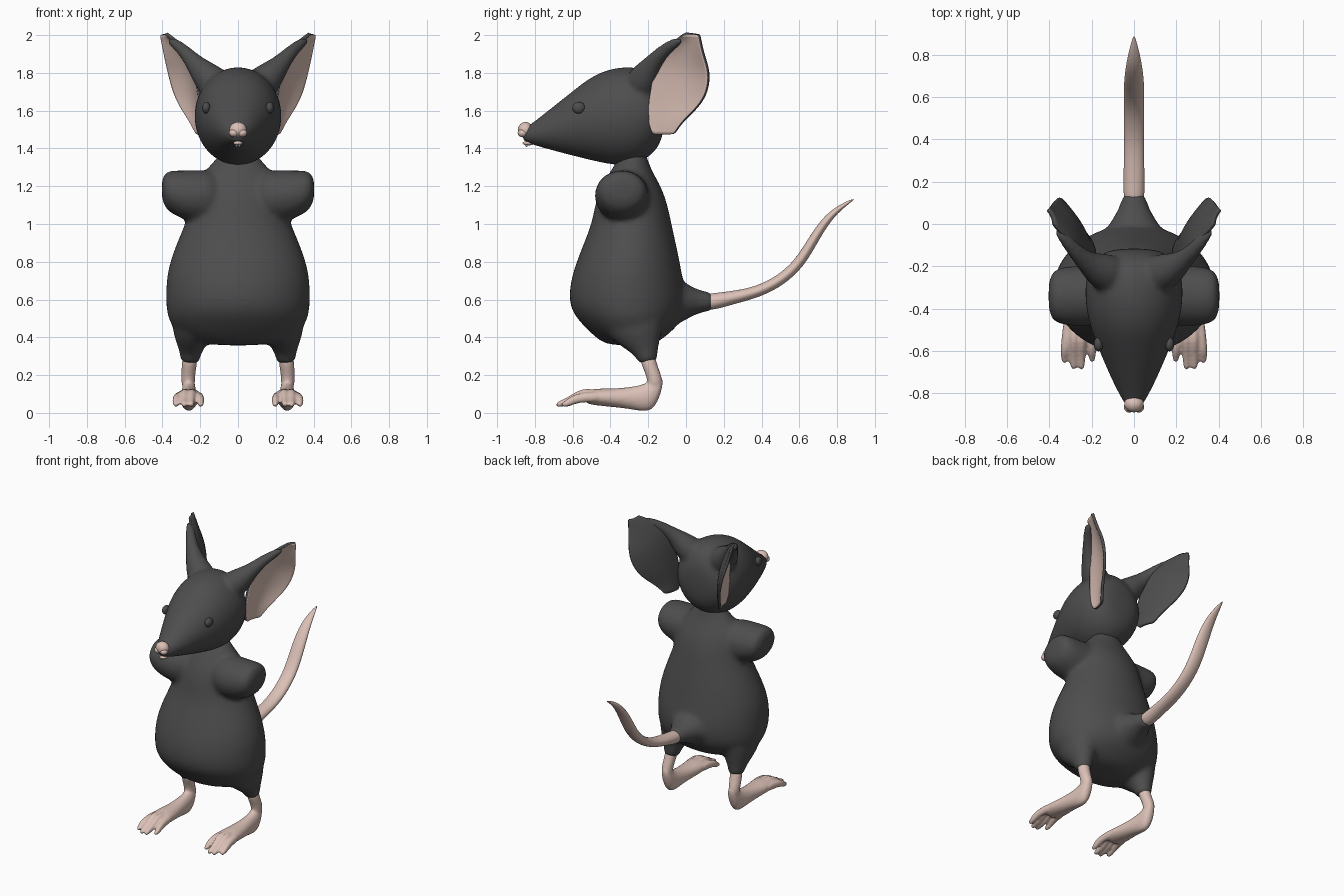
import bpy, bmesh, math
from mathutils import Vector


def material(name, rgb):
    m = bpy.data.materials.new(name)
    m.diffuse_color = (*rgb, 1)
    return m


FUR = material("dark grey fur", (0.075, 0.075, 0.075))
SKIN = material("pink skin", (0.71, 0.53, 0.47))
TOOTH = material("tooth white", (0.85, 0.8, 0.75))


def loft(bm, rows, axis=None, side=(1, 0, 0), n=24):
    """Closed tube through rows (x, y, z, radius along side, other radius)."""
    pts = [Vector(r[:3]) for r in rows]
    rings = []
    for i, r in enumerate(rows):
        if axis:
            t = Vector(axis)
        else:
            t = (pts[min(i + 1, len(pts) - 1)] - pts[max(i - 1, 0)]).normalized()
        s = Vector(side)
        u = (s - t * s.dot(t)).normalized()
        v = t.cross(u)
        rings.append([bm.verts.new(pts[i] + u * r[3] * math.cos(a) + v * r[4] * math.sin(a))
                      for a in (2 * math.pi * k / n for k in range(n))])
    for a, b in zip(rings, rings[1:]):
        for k in range(n):
            bm.faces.new((a[k], a[(k + 1) % n], b[(k + 1) % n], b[k]))
    bm.faces.new(rings[0][::-1])
    bm.faces.new(rings[-1])


def finish(bm, name, mats, voxel=0, smooth=0, subsurf=2, recalc=True):
    if recalc:
        bmesh.ops.recalc_face_normals(bm, faces=bm.faces)
    for f in bm.faces:
        f.smooth = True
    me = bpy.data.meshes.new(name)
    bm.to_mesh(me)
    bm.free()
    for m in mats:
        me.materials.append(m)
    ob = bpy.data.objects.new(name, me)
    bpy.context.collection.objects.link(ob)
    if subsurf:
        ob.modifiers.new("round", 'SUBSURF').levels = subsurf
        ob.modifiers["round"].render_levels = subsurf
    if voxel:
        r = ob.modifiers.new("merge", 'REMESH')
        r.mode = 'VOXEL'
        r.voxel_size = voxel
        r.use_smooth_shade = True
        s = ob.modifiers.new("relax", 'SMOOTH')
        s.factor = 0.5
        s.iterations = smooth
    return ob


def mirror(ob):
    ob.modifiers.new("mirror", 'MIRROR').use_mirror_merge = False


def mx(rows, s):
    return [(r[0] * s, *r[1:]) for r in rows]


# Torso with arm stubs, thighs and tail root: (z, y front, y back, half width)
bm = bmesh.new()
torso = [(.355, -.42, -.18, .17), (.40, -.48, -.11, .30), (.47, -.555, -.03, .365), (.55, -.618, .0, .385),
         (.65, -.622, .0, .385), (.75, -.60, -.022, .378), (.87, -.555, -.045, .34),
         (1.0, -.50, -.075, .282), (1.1, -.485, -.095, .25), (1.2, -.45, -.13, .235),
         (1.28, -.40, -.18, .18), (1.36, -.35, -.21, .10), (1.43, -.33, -.22, .07)]
loft(bm, [(0, (f + b) / 2, z, w, (b - f) / 2) for z, f, b, w in torso], axis=(0, 0, 1))
for s in (1, -1):
    loft(bm, mx([(.08, -.33, 1.15, .15, .14), (.24, -.34, 1.145, .145, .14), (.34, -.34, 1.165, .14, .12),
                 (.385, -.34, 1.18, .12, .10), (.405, -.34, 1.185, .07, .05)], s), axis=(1, 0, 0), side=(0, 1, 0))
    loft(bm, mx([(.22, -.29, .55, .14, .2), (.245, -.25, .42, .105, .14), (.25, -.215, .34, .066, .075),
                 (.253, -.205, .29, .052, .055), (.255, -.203, .26, .05, .05)], s))
loft(bm, [(0, -.12, .59, .2, .16), (0, -.02, .59, .13, .11), (0, .05, .59, .085, .068),
          (0, .11, .588, .06, .053), (0, .15, .59, .052, .048)], axis=(0, 1, 0))
finish(bm, "torso", [FUR], .016, 8)

# Head with ear roots: (y, z top, z bottom, half width)
bm = bmesh.new()
head = [(-.87, 1.505, 1.44, .03), (-.83, 1.522, 1.425, .058), (-.75, 1.585, 1.40, .10), (-.6, 1.705, 1.36, .165),
        (-.5, 1.785, 1.335, .205), (-.4, 1.825, 1.312, .229), (-.3, 1.837, 1.305, .235), (-.2, 1.82, 1.345, .218),
        (-.14, 1.75, 1.41, .16), (-.115, 1.66, 1.5, .08)]
loft(bm, [(0, y, (t + b) / 2, w, (t - b) / 2) for y, t, b, w in head], axis=(0, 1, 0))
for s in (1, -1):
    loft(bm, mx([(.08, -.25, 1.70, .10, .10), (.16, -.22, 1.775, .085, .085), (.215, -.185, 1.835, .055, .055),
                 (.262, -.145, 1.89, .04, .04), (.315, -.085, 1.945, .032, .03), (.37, -.02, 1.978, .022, .02)], s),
         side=(0, 1, 0))
finish(bm, "head", [FUR], .013, 7)

# Ears: cupped sheet, pink outward, fur behind and on the rim
bm = bmesh.new()
ear = [(1.475, .195, -.18, .225, -.065), (1.54, .20, -.2, .255, -.03), (1.62, .205, -.2, .31, .06),
       (1.7, .215, -.19, .347, .108), (1.8, .232, -.17, .372, .118), (1.88, .262, -.13, .39, .09),
       (1.95, .315, -.08, .403, .072), (2.0, .385, -.01, .415, .065)]
cols = 6
grid = []
for z, x0, y0, x1, y1 in ear:
    w = math.hypot(x1 - x0, y1 - y0) * .1
    row = []
    for i in range(cols + 1):
        u = i / cols
        d = w * math.sin(math.pi * u)
        row.append(bm.verts.new((x0 + (x1 - x0) * u - .9 * d, y0 + (y1 - y0) * u + .4 * d, z)))
    grid.append(row)
for a, b in zip(grid, grid[1:]):
    for i in range(cols):
        bm.faces.new((a[i], a[i + 1], b[i + 1], b[i]))
ob = finish(bm, "ears", [SKIN, FUR], recalc=False)
sol = ob.modifiers.new("thickness", 'SOLIDIFY')
sol.thickness = .018
sol.offset = -1
sol.material_offset = 1
sol.material_offset_rim = 1
mirror(ob)

# Feet with shins and toes
bm = bmesh.new()
loft(bm, [(.254, -.203, .31, .042, .042), (.258, -.195, .25, .04, .042), (.265, -.165, .19, .036, .04),
          (.262, -.165, .12, .036, .04)], axis=(0, 0, 1))
foot = [(-.122, .19, .14, .02), (-.155, .205, .04, .036), (-.2, .155, .0, .042), (-.3, .135, .022, .05),
        (-.4, .128, .032, .064), (-.48, .13, .04, .076), (-.54, .115, .05, .062)]
loft(bm, [(.26, y, (t + b) / 2, w, (t - b) / 2) for y, t, b, w in foot], axis=(0, 1, 0))
for x0, x1, tip, h in ((.21, .198, -.655, .095), (.243, .248, -.69, .125), (.28, .285, -.69, .125), (.31, .328, -.66, .095)):
    loft(bm, [(x0, -.44, .085, .024, .03), ((x0 + x1) / 2, -.54, h - .012, .023, .027),
              (x1, -.6, .07, .021, .025), (x1, tip + .03, .048, .018, .018),
              (x1, tip, .042, .011, .012)], n=14)
mirror(finish(bm, "feet", [SKIN], .0085, 3))

# Tail
bm = bmesh.new()
loft(bm, [(0, .10, .585, .048, .044), (0, .16, .592, .05, .043), (0, .26, .613, .049, .034), (0, .38, .64, .048, .03),
          (0, .50, .70, .048, .03), (0, .60, .79, .048, .029), (0, .67, .91, .048, .027), (0, .74, 1.02, .04, .023),
          (0, .81, 1.085, .026, .015), (0, .89, 1.133, .004, .004)])
finish(bm, "tail", [SKIN])


def ball(name, mat, blobs):
    """Ellipsoids (x, y, z, rx, ry, rz) in one object."""
    b = bmesh.new()
    for x, y, z, rx, ry, rz in blobs:
        vs = bmesh.ops.create_uvsphere(b, u_segments=20, v_segments=12, radius=1)["verts"]
        for v in vs:
            v.co = Vector((x + v.co.x * rx, y + v.co.y * ry, z + v.co.z * rz))
    return finish(b, name, [mat], subsurf=0)


# Face details
ball("nose", SKIN, [(0, -.85, 1.498, .046, .04, .042), (.022, -.865, 1.482, .026, .026, .022),
                    (-.022, -.865, 1.482, .026, .026, .022)])
ball("lower_lip", SKIN, [(0, -.835, 1.428, .024, .03, .012)])
ball("teeth", TOOTH, [(s * .007, -.845, 1.425, .007, .007, .018) for s in (1, -1)])
ball("eyes", FUR, [(s * .168, -.568, 1.615, .022, .034, .031) for s in (1, -1)])
